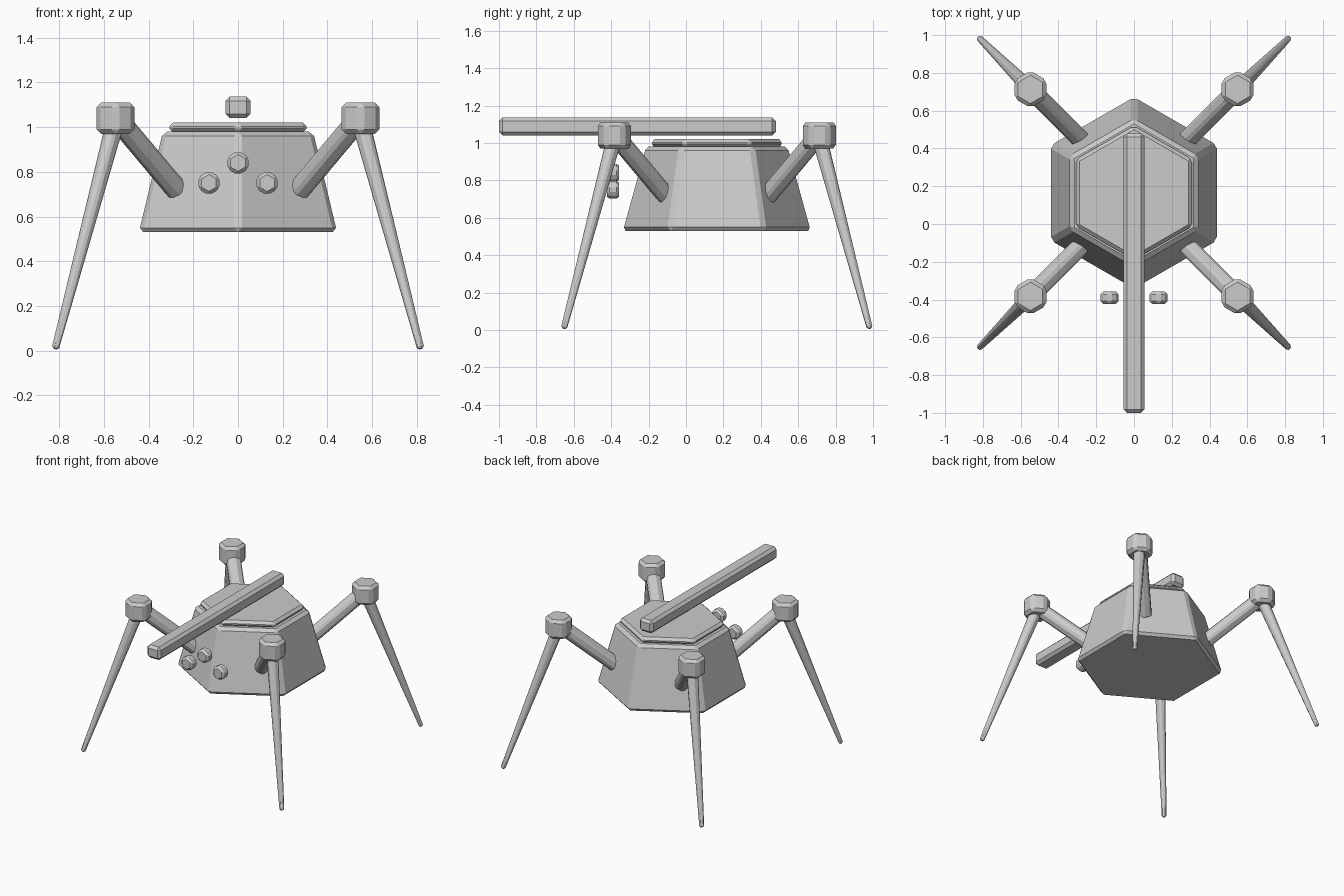
import bpy, bmesh, math
from mathutils import Vector, Matrix

if "Cube" in bpy.data.objects:
    bpy.data.objects.remove(bpy.data.objects["Cube"])

CY = 0.165  # y centre of the body and the leg ring


def finish(name, bm, bevel):
    bmesh.ops.recalc_face_normals(bm, faces=bm.faces)
    mesh = bpy.data.meshes.new(name)
    bm.to_mesh(mesh)
    bm.free()
    obj = bpy.data.objects.new(name, mesh)
    bpy.context.collection.objects.link(obj)
    mod = obj.modifiers.new("bevel", 'BEVEL')
    mod.width, mod.segments = bevel, 1
    return obj


def hex_bar(name, a, b, r1, r2, bevel):
    """Six-sided bar from a to b, a corner pointing up (or +y if vertical)."""
    a, b = Vector(a), Vector(b)
    z = (b - a).normalized()
    up = Vector((0, 1, 0)) if abs(z.z) > 0.999 else Vector((0, 0, 1))
    x = up.cross(z).normalized()
    y = z.cross(x)
    bm = bmesh.new()
    rings = []
    for c, r in ((a, r1), (b, r2)):
        rings.append([bm.verts.new(c + r * (x * math.sin(t) + y * math.cos(t)))
                      for t in (i * math.pi / 3 for i in range(6))])
    lo, hi = rings
    bm.faces.new(lo[::-1])
    bm.faces.new(hi)
    for i in range(6):
        j = (i + 1) % 6
        bm.faces.new((lo[i], lo[j], hi[j], hi[i]))
    return finish(name, bm, bevel)


# Body and top plate
hex_bar("body", (0, CY, 0.53), (0, CY, 0.98), 0.512, 0.388, 0.02)
hex_bar("top_plate", (0, CY, 0.975), (0, CY, 1.02), 0.355, 0.355, 0.018)

# Gun barrel, a long chamfered box
bm = bmesh.new()
bmesh.ops.create_cube(bm, size=1, matrix=Matrix.Translation((0, -0.26, 1.088))
                      @ Matrix.Diagonal((0.112, 1.48, 0.096, 1)))
finish("barrel", bm, 0.019)

# Three eyes on the front
for name, x, z in (("eye_left", -0.13, 0.75), ("eye_right", 0.13, 0.75),
                   ("eye_top", 0, 0.84)):
    hex_bar(name, (x, -0.357, z), (x, -0.423, z), 0.055, 0.055, 0.015)

# Four legs: upper leg, knee, tapered lower leg
for sx, side in ((-1, "left"), (1, "right")):
    for sy, end in ((-1, "front"), (1, "back")):
        def at(d, z):
            return (sx * d, CY + sy * d, z)
        tag = f"{end}_{side}"
        hex_bar(f"{tag}_upper_leg", at(0.27, 0.715), at(0.547, 1.045), 0.056, 0.056, 0.012)
        hex_bar(f"{tag}_knee", at(0.548, 0.97), at(0.548, 1.11), 0.098, 0.098, 0.02)
        hex_bar(f"{tag}_lower_leg", at(0.547, 1.03), at(0.818, 0.008), 0.045, 0.019, 0.009)
